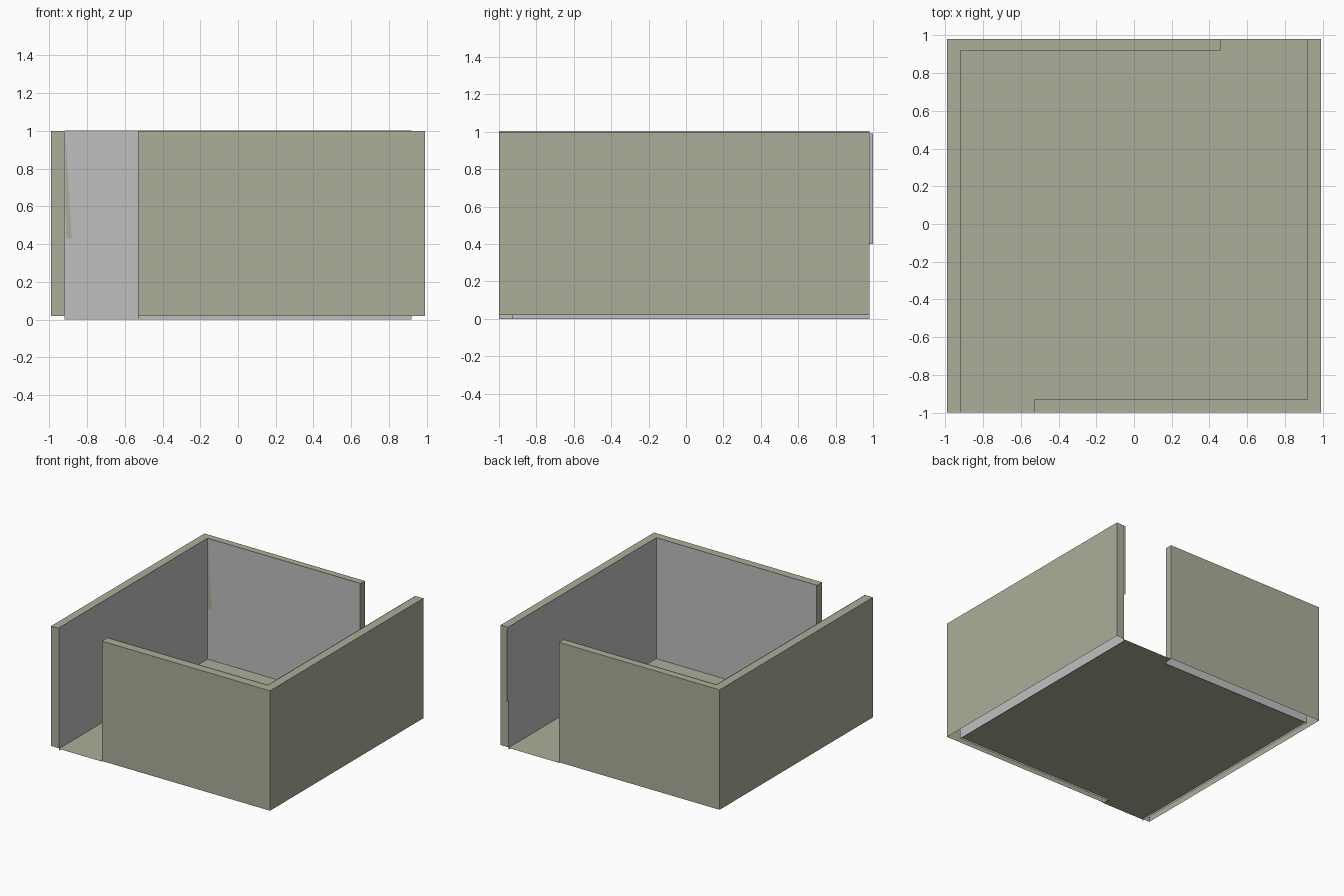
import bpy

if "Cube" in bpy.data.objects:
    bpy.data.objects.remove(bpy.data.objects["Cube"])


def material(name, rgb):
    m = bpy.data.materials.new(name)
    m.diffuse_color = (*rgb, 1)
    m.use_nodes = True
    m.node_tree.nodes["Principled BSDF"].inputs["Base Color"].default_value = m.diffuse_color
    return m


OLIVE = material("olive_grey", (0.42, 0.42, 0.325))
GREY = material("light_grey", (0.53, 0.53, 0.53))


def add_mesh(name, verts, faces, mat):
    me = bpy.data.meshes.new(name)
    me.from_pydata(verts, [], faces)
    me.materials.append(mat)
    me.update()
    ob = bpy.data.objects.new(name, me)
    bpy.context.collection.objects.link(ob)
    return ob


def wall_strip(name, path, z0, z1, mat, cap=None):
    """Upright sheets along a path, with an optional cap polygon on top."""
    n = len(path)
    verts = [(x, y, z) for z in (z0, z1) for x, y in path]
    faces = [(i, i + 1, n + i + 1, n + i) for i in range(n - 1)]
    if cap:
        base = len(verts)
        verts += [(x, y, z1) for x, y in cap[0] + cap[1]]
        # quads between the inner and outer corner lines
        for i in range(len(cap[0]) - 1):
            k = base + len(cap[0])
            faces.append((base + i, base + i + 1, k + i + 1, k + i))
    return add_mesh(name, verts, faces, mat)


# Two L-shaped hollow walls, open underneath: (inner line, outer line)
WALLS = {
    "left_back": ([(-.92, -1), (-.92, .92), (.46, .92)],
                  [(-.99, -1), (-.99, .98), (.46, .98)]),
    "right_front": ([(.92, .98), (.92, -.93), (-.53, -.93)],
                    [(.99, .98), (.99, -1), (-.53, -1)]),
}
for name, (inner, outer) in WALLS.items():
    # outer skin, end faces and top rim
    skin = [inner[-1]] + outer[::-1] + [inner[0]]
    wall_strip(name + "_wall", skin, 0.02, 1.0, OLIVE, (inner, outer))
    # grey inner lining
    wall_strip(name + "_lining", inner, 0.0, 1.003, GREY)

# Floor plate with a doorway tab at the front left and the back right
floor = [(-.92, -1), (-.53, -1), (-.53, -.93), (.92, -.93),
         (.92, .98), (.46, .98), (.46, .92), (-.92, .92)]
add_mesh("floor", [(x, y, 0.015) for x, y in floor],
         [tuple(range(len(floor)))], OLIVE)

# Lining lip past the end of the right wall
wall_strip("lining_lip", [(.92, .98), (.92, 1.0)], 0.4, 0.99, GREY)

# Olive sliver in the back left corner
add_mesh("corner_sliver", [(-.915, .917, 1), (-.912, .917, .43), (-.88, .917, .43)],
         [(0, 1, 2)], OLIVE)
